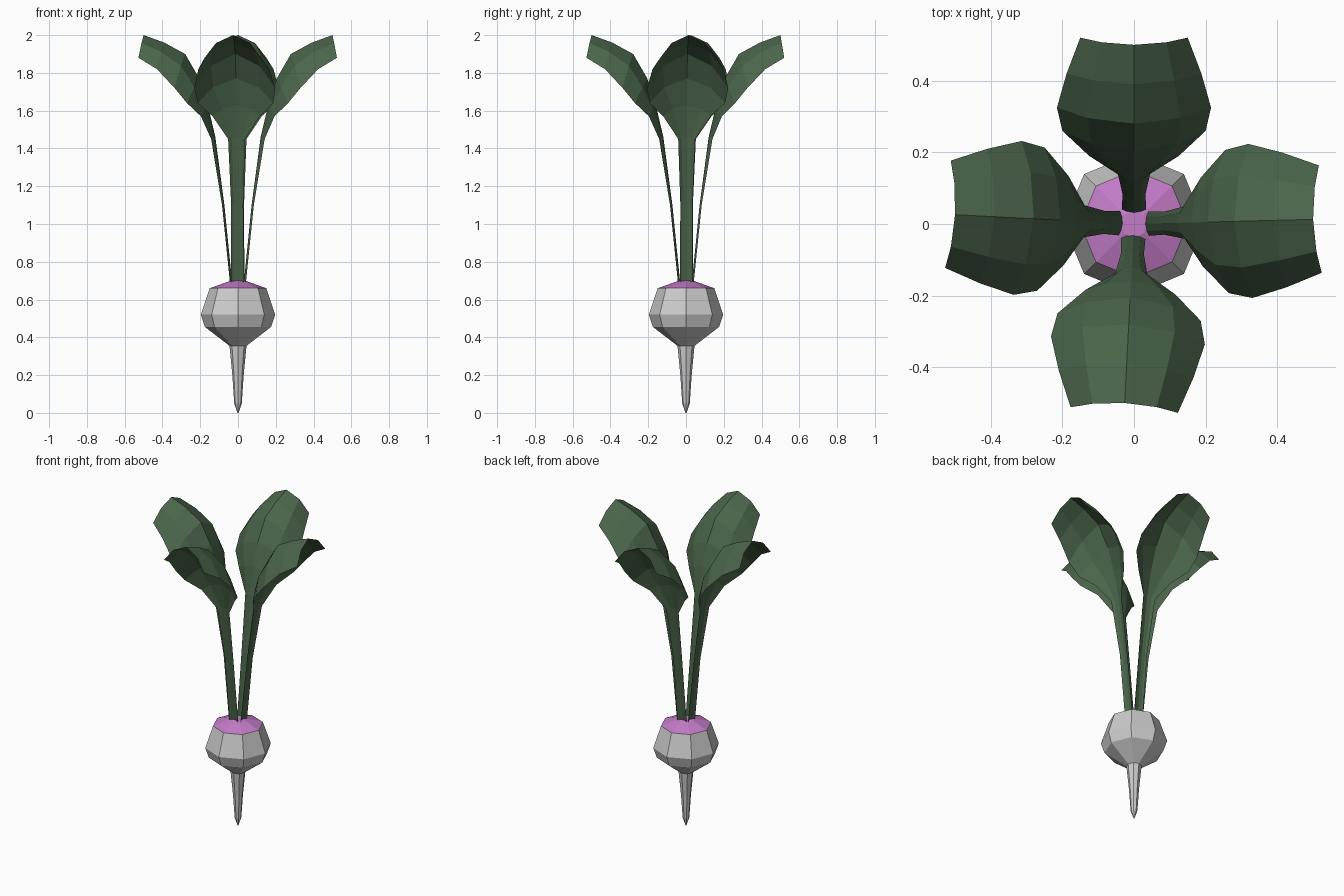
import bpy, bmesh
from math import sin, cos, pi, radians

if "Cube" in bpy.data.objects:
    bpy.data.objects.remove(bpy.data.objects["Cube"])


def material(name, rgb):
    m = bpy.data.materials.new(name)
    m.diffuse_color = (*rgb, 1)
    m.use_nodes = True
    m.node_tree.nodes["Principled BSDF"].inputs["Base Color"].default_value = m.diffuse_color
    return m


def make_object(name, bm, mats=()):
    me = bpy.data.meshes.new(name)
    bm.to_mesh(me)
    bm.free()
    for m in mats:
        me.materials.append(m)
    ob = bpy.data.objects.new(name, me)
    bpy.context.collection.objects.link(ob)
    return ob


green = material("leaf_green", (0.07, 0.13, 0.07))
purple = material("crown_purple", (0.55, 0.2, 0.58))
white = material("root_grey", (0.8, 0.8, 0.8))


def lathe(name, profile, mats, crown_z=9.0, sides=8):
    """Eight-sided turned part; faces above crown_z use the second material."""
    bm = bmesh.new()
    rings = [[bm.verts.new((r * cos(2 * pi * i / sides), r * sin(2 * pi * i / sides), z))
              for i in range(sides)] for r, z in profile]
    for a, b in zip(rings, rings[1:]):
        for i in range(sides):
            j = (i + 1) % sides
            bm.faces.new((a[i], a[j], b[j], b[i]))
    bm.faces.new(rings[0][::-1])
    bm.faces.new(rings[-1])
    for f in bm.faces:
        f.material_index = int(f.calc_center_median().z > crown_z)
    return make_object(name, bm, mats)


# Bulb with purple crown
lathe("bulb", [(0.045, 0.355), (0.175, 0.455), (0.197, 0.52), (0.15, 0.66), (0.038, 0.70)],
      (white, purple), crown_z=0.665)
# Tap root
lathe("tap_root", [(0.003, 0.0), (0.02, 0.05), (0.03, 0.2), (0.045, 0.355)], (white,))

# Leaf stations: midrib r, midrib z, edge r, edge z, half width
STATIONS = [
    (0.030, 0.68, 0.040, 0.68, 0.034),
    (0.072, 1.10, 0.083, 1.10, 0.032),
    (0.120, 1.46, 0.140, 1.45, 0.045),
    (0.160, 1.63, 0.190, 1.57, 0.125),
    (0.205, 1.77, 0.260, 1.64, 0.200),
    (0.280, 1.90, 0.325, 1.72, 0.215),
    (0.390, 1.96, 0.420, 1.82, 0.188),
    (0.500, 2.00, 0.520, 1.88, 0.150),
]


def leaf(name, angle):
    """Stalk and blade as one sheet, ridged along the midrib with drooping edges."""
    bm = bmesh.new()
    c, s = cos(angle), sin(angle)
    rows = []
    for mr, mz, er, ez, half in STATIONS:
        row = []
        for u, drop in ((-1, 1), (-0.6, 0.35), (0, 0), (0.6, 0.35), (1, 1)):
            r, y, z = mr + (er - mr) * drop, half * u, mz + (ez - mz) * drop
            row.append(bm.verts.new((r * c - y * s, r * s + y * c, z)))
        rows.append(row)
    for a, b in zip(rows, rows[1:]):
        for i in range(4):
            bm.faces.new((a[i], b[i], b[i + 1], a[i + 1]))
    bmesh.ops.reverse_faces(bm, faces=bm.faces)
    bm.normal_update()
    # Blade tops face upward
    if sum(f.normal.z for f in bm.faces) < 0:
        bmesh.ops.reverse_faces(bm, faces=bm.faces)
    return make_object(name, bm, (green,))


# Four leaves, slightly irregular in heading
for label, deg in (("right", 1.5), ("back", 90), ("left", 177), ("front", 267)):
    leaf("leaf_" + label, radians(deg))
